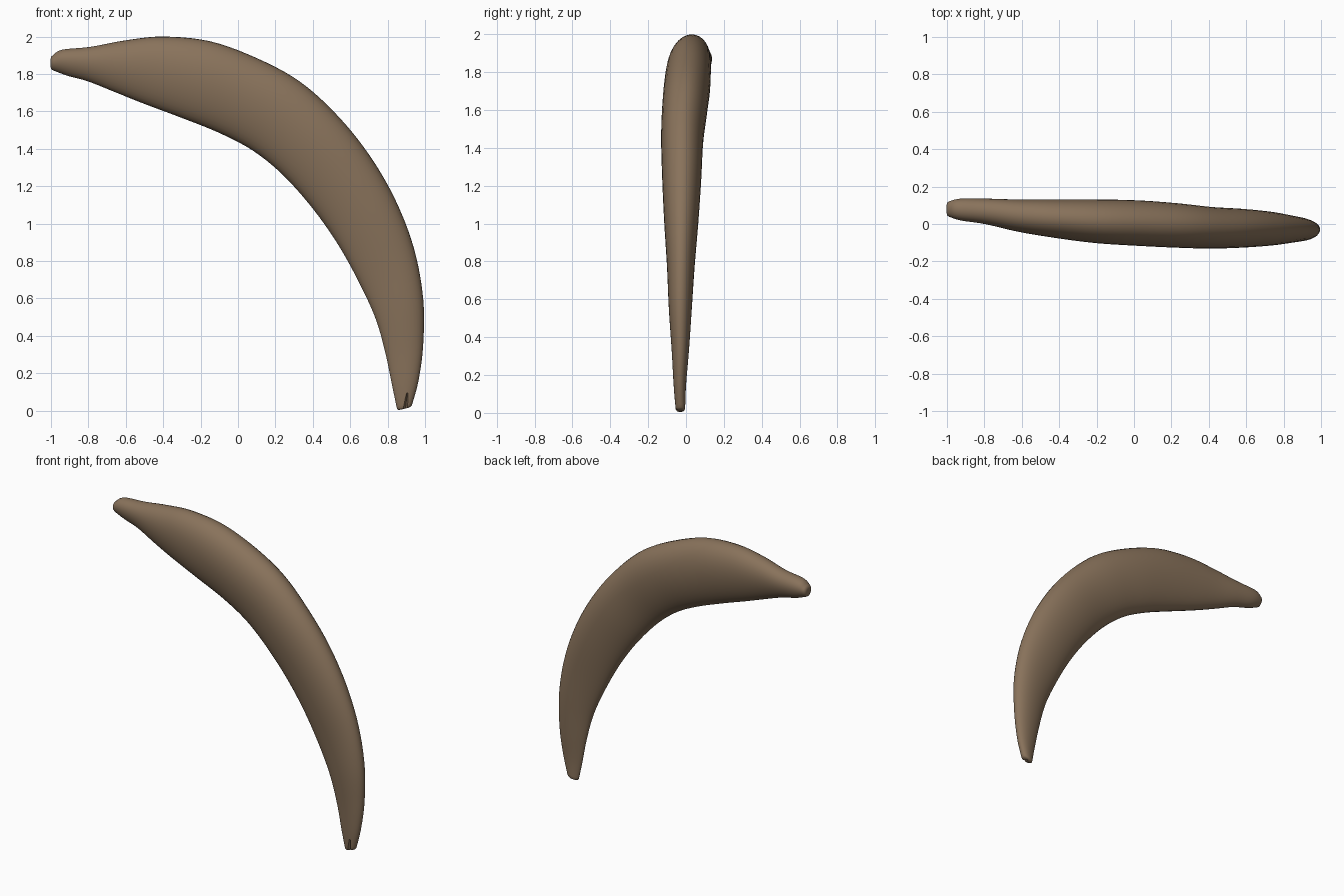
import bpy
import bmesh
import math
from mathutils import Vector

SIDES = 36
STEPS = 5

default_cube = bpy.data.objects.get("Cube")
if default_cube:
    bpy.data.objects.remove(default_cube, do_unlink=True)

# Each station: outer edge (x, z), inner edge (x, z), front and back limits in y
STATIONS = [
    (-.99, 1.90, -.99, 1.82, .04, .12),
    (-.94, 1.93, -.91, 1.79, .02, .135),
    (-.79, 1.945, -.80, 1.76, 0, .135),
    (-.60, 1.98, -.65, 1.70, -.04, .13),
    (-.40, 2.0, -.50, 1.64, -.07, .13),
    (-.15, 1.975, -.30, 1.565, -.10, .13),
    (.10, 1.885, -.10, 1.485, -.115, .125),
    (.33, 1.76, .08, 1.39, -.125, .11),
    (.53, 1.58, .24, 1.26, -.13, .09),
    (.70, 1.37, .40, 1.08, -.125, .08),
    (.84, 1.13, .54, .88, -.115, .065),
    (.94, .87, .66, .66, -.10, .045),
    (.99, .60, .74, .48, -.09, .03),
    (.99, .35, .79, .30, -.075, .015),
    (.965, .16, .825, .13, -.065, 0),
    (.93, .03, .85, .01, -.055, -.005),
]


def make_material(name, colour):
    mat = bpy.data.materials.new(name)
    mat.use_nodes = True
    mat.diffuse_color = colour
    mat.node_tree.nodes["Principled BSDF"].inputs["Base Color"].default_value = colour
    return mat


def spline(a, b, c, d, t):
    """Smooth curve through the stations, one value at a time."""
    return [q + .5 * t * (r - p + t * (2 * p - 5 * q + 4 * r - s
            + t * (3 * (q - r) + s - p))) for p, q, r, s in zip(a, b, c, d)]


def section(station):
    """Egg-shaped ring, fuller to the outside and narrower on the inner keel."""
    ox, oz, ix, iz, front, back = station
    outer, inner = Vector((ox, 0, oz)), Vector((ix, 0, iz))
    middle, reach = (outer + inner) / 2, (outer - inner) / 2
    ring = []
    for k in range(SIDES):
        angle = math.tau * k / SIDES
        point = middle + reach * math.cos(angle)
        width = math.sin(angle) * (1 + .16 * math.cos(angle))
        point.y = (front + back) / 2 + (back - front) / 2 * width
        ring.append(point)
    return ring


def end_rings(ring, direction, depth):
    """Two shrinking rings that round over an end."""
    centre = sum(ring, Vector()) / len(ring)
    return [[centre + (p - centre) * scale + direction * depth * push for p in ring]
            for scale, push in ((.84, .7), (.5, 1))]


# Lay out all rings from the blunt root to the narrow tip
rings = []
last = len(STATIONS) - 1
for i in range(last):
    near = [STATIONS[min(max(i + n, 0), last)] for n in (-1, 0, 1, 2)]
    rings += [section(spline(*near, s / STEPS)) for s in range(STEPS)]
rings.append(section(STATIONS[last]))
root_cap = end_rings(rings[0], Vector((-1, 0, -.1)), .012)
tip_cap = end_rings(rings[-1], Vector((0, 0, -1)), .01)
rings = root_cap[::-1] + rings + tip_cap

# Tusk body
bm = bmesh.new()
loops = [[bm.verts.new(p) for p in ring] for ring in rings]
for one, two in zip(loops, loops[1:]):
    for k in range(SIDES):
        n = (k + 1) % SIDES
        bm.faces.new((one[k], one[n], two[n], two[k]))
bm.faces.new(loops[0])
bm.faces.new(loops[-1][::-1])
bmesh.ops.recalc_face_normals(bm, faces=bm.faces)
mesh = bpy.data.meshes.new("tusk")
bm.to_mesh(mesh)
bm.free()
mesh.materials.append(make_material("aged ivory brown", (.25, .17, .105, 1)))
tusk = bpy.data.objects.new("tusk", mesh)
bpy.context.collection.objects.link(tusk)

# Narrow crack that splits the tip
bpy.ops.mesh.primitive_cone_add(vertices=4, radius1=.018, radius2=.004, depth=.12,
                                location=(.898, -.06, .035), rotation=(0, .12, 0))
crack = bpy.context.object
crack.name = "tip_crack_cutter"
crack.scale.y = 3
crack.hide_render = True
crack.hide_set(True)
cut = tusk.modifiers.new("tip_crack", "BOOLEAN")
cut.operation = "DIFFERENCE"
cut.object = crack

# Smooth shading with a crisp broken tip
bpy.ops.object.select_all(action="DESELECT")
tusk.select_set(True)
bpy.context.view_layer.objects.active = tusk
bpy.ops.object.modifier_apply(modifier=cut.name)
bpy.data.objects.remove(crack, do_unlink=True)
bpy.ops.object.shade_smooth_by_angle(angle=math.radians(50))
